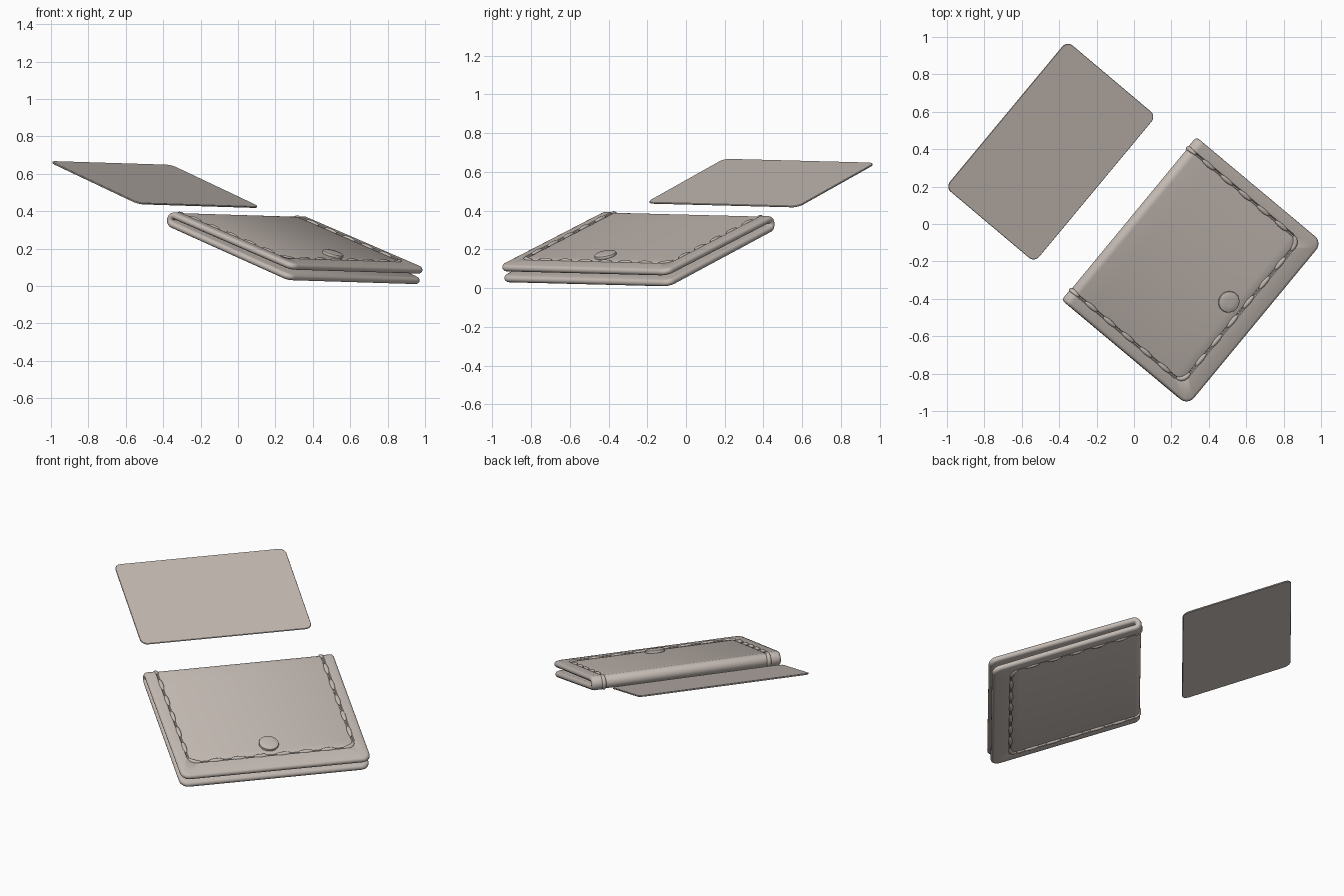
import bpy, bmesh, math
from mathutils import Matrix, Vector

cube = bpy.data.objects.get("Cube")
if cube:
    bpy.data.objects.remove(cube, do_unlink=True)

leather = bpy.data.materials.new("warm grey")
leather.use_nodes = True
colour = (0.55, 0.49, 0.45, 1)
leather.diffuse_color = colour
leather.node_tree.nodes["Principled BSDF"].inputs["Base Color"].default_value = colour

WIDTH, DEPTH, THICK, SHEET = 1.13, 0.915, 0.085, 0.036
BEND_R = (THICK - SHEET) / 2
BEND = BEND_R * math.pi / 2
FLAT = DEPTH - THICK / 2
HALF = FLAT + BEND
TOP = SHEET / 2


def frame(centre, u, v):
    """Placement matrix: x along the fold, y towards the fold, z out of the face."""
    u, v = Vector(u).normalized(), Vector(v).normalized()
    n = v.cross(u).normalized()
    v = u.cross(n) * -1
    m = Matrix((u, v, n)).transposed().to_4x4()
    m.translation = centre
    return m


def finish(bm, name, matrix, angle=35):
    bmesh.ops.transform(bm, matrix=matrix, verts=bm.verts)
    bmesh.ops.recalc_face_normals(bm, faces=bm.faces)
    mesh = bpy.data.meshes.new(name)
    bm.to_mesh(mesh)
    bm.free()
    mesh.materials.append(leather)
    obj = bpy.data.objects.new(name, mesh)
    bpy.context.collection.objects.link(obj)
    bpy.ops.object.select_all(action='DESELECT')
    bpy.context.view_layer.objects.active = obj
    obj.select_set(True)
    bpy.ops.object.shade_smooth_by_angle(angle=math.radians(angle))
    return obj


def columns(length, width, radius, middle):
    """Half-width stations of a rounded rectangle, from end to end."""
    arc = []
    for i in range(9):
        a = i / 8 * math.pi / 2
        arc.append((-length + radius * (1 - math.cos(a)),
                    width - radius * (1 - math.sin(a))))
    return arc + [(s, width) for s in middle] + [(-s, w) for s, w in reversed(arc)]


def loop(cols):
    return cols + [(s, -w) for s, w in reversed(cols)]


def loft(bm, rings):
    """Skin rings of equal count, then close both ends with cross strips."""
    rows = [[bm.verts.new(p) for p in ring] for ring in rings]
    n = len(rows[0])
    for a, b in zip(rows, rows[1:]):
        for i in range(n):
            j = (i + 1) % n
            bm.faces.new((a[i], a[j], b[j], b[i]))
    for row in (rows[0], rows[-1]):
        for i in range(n // 2 - 1):
            bm.faces.new((row[i], row[i + 1], row[n - 2 - i], row[n - 1 - i]))


def fold(s, w, h):
    """Wrap a point of the flat sheet around the fold."""
    shift = (FLAT - THICK / 2) / 2
    if abs(s) <= BEND:
        a = s / BEND_R
        return Vector((w, shift + (BEND_R + h) * math.cos(a), (BEND_R + h) * math.sin(a)))
    side, run = math.copysign(1, s), abs(s) - BEND
    return Vector((w, shift - run, side * (BEND_R + h + run * 0.006)))


wallet_frame = frame((0.307, -0.25, 0.207), (0.71, 0.86, -0.022), (0.66, -0.56, -0.293))

# Folded cover: rounded edge, raised rim, groove and central panel
dense = [BEND * i / 10 for i in range(-10, 11)]
coarse = [BEND + 0.1 * i for i in range(1, 7)]
middle = [-s for s in reversed(coarse)] + dense + coarse
profile = [  # end inset, side inset, height, corner radius
    (0.018, 0.018, -TOP, 0.035), (0.008, 0.008, -0.015, 0.045),
    (0.002, 0.002, -0.008, 0.05), (0, 0, 0, 0.052),
    (0.002, 0.002, 0.008, 0.05), (0.008, 0.008, 0.015, 0.045),
    (0.018, 0.018, TOP, 0.035), (0.103, 0.064, TOP, 0.055),
    (0.107, 0.068, TOP - 0.003, 0.053), (0.109, 0.070, TOP - 0.011, 0.051),
    (0.115, 0.076, TOP - 0.011, 0.048), (0.118, 0.079, TOP - 0.006, 0.046),
    (0.126, 0.087, TOP - 0.003, 0.04)]
bm = bmesh.new()
loft(bm, [[fold(s, w, h) for s, w in loop(columns(HALF - e, WIDTH / 2 - d, r, middle))]
          for e, d, h, r in profile])
finish(bm, "wallet_cover", wallet_frame)

# Stitches following the groove, wrapped around the fold
path = [Vector(p) for p in loop(columns(HALF - 0.112, WIDTH / 2 - 0.073, 0.05, middle))]
path.append(path[0])
steps = [(b - a).length for a, b in zip(path, path[1:])]
total = sum(steps)


def along(d):
    d %= total
    for a, b, step in zip(path, path[1:], steps):
        if d <= step:
            t = (b - a) / step
            return a + t * d, t
        d -= step
    return path[-1], t


end = 2 * path[0].y
start = (total - 2 * end) / 4
count = 2 * round(total / 0.27)
bm = bmesh.new()
for k in range(count):
    made = bmesh.ops.create_uvsphere(bm, u_segments=14, v_segments=10, radius=1,
                                     matrix=Matrix.Rotation(math.pi / 2, 4, 'Y'))
    for vert in made["verts"]:
        x, y, z = vert.co
        p, t = along(start + k * total / count + x * 0.045)
        s, w = p + Vector((-t.y, t.x)) * y * 0.013
        vert.co = fold(s, w, TOP - 0.003 + z * 0.011)
finish(bm, "stitches", wallet_frame, 60)

# Domed snap button on the upper face
bm = bmesh.new()
spot = fold(HALF - 0.2, 0, TOP - 0.005)
button_rings = [(0.056, 0), (0.058, 0.01), (0.056, 0.016), (0.05, 0.019), (0.025, 0.021)]
rows = []
for r, h in button_rings:
    rows.append([bm.verts.new(spot + Vector((r * math.cos(a), r * math.sin(a), h)))
                 for a in (math.tau * i / 40 for i in range(40))])
for a, b in zip(rows, rows[1:]):
    for i in range(40):
        bm.faces.new((a[i], a[i - 1], b[i - 1], b[i]))
bm.faces.new(rows[0])
bm.faces.new(rows[-1])
finish(bm, "snap_button", wallet_frame)

# Loose card floating behind
card_frame = frame((-0.445, 0.387, 0.5425), (0.64, 0.77, -0.02), (0.47, -0.395, -0.222))
bm = bmesh.new()
loft(bm, [[Vector((s, w, h)) for s, w in loop(columns(0.509 - e, 0.331 - e, 0.04, [0]))]
          for e, h in ((0.002, -0.004), (0, -0.002), (0, 0.002), (0.002, 0.004))])
finish(bm, "card", card_frame)
